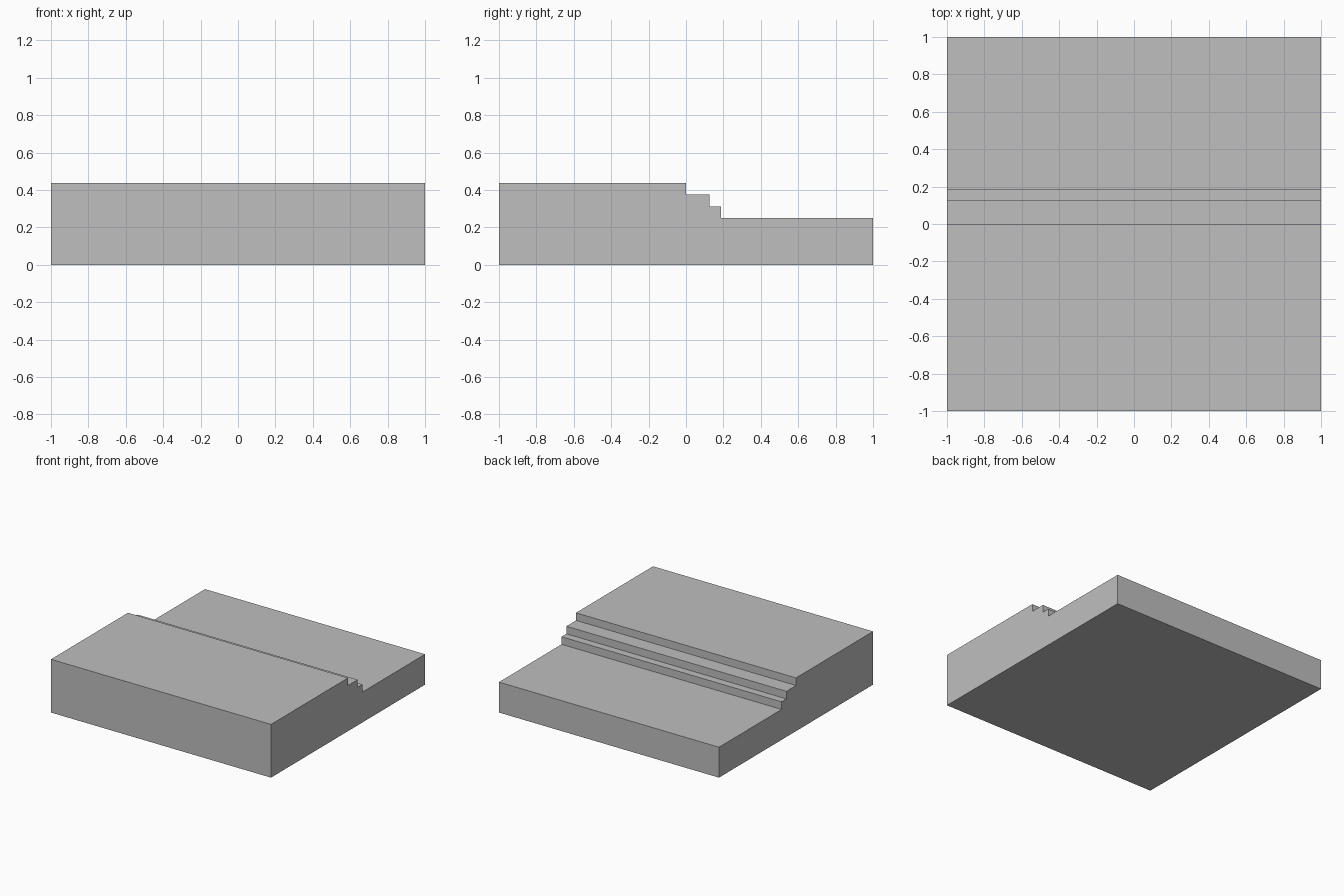
import bpy
import bmesh
from mathutils import Vector

cube = bpy.data.objects.get("Cube")
if cube:
    bpy.data.objects.remove(cube, do_unlink=True)

# Plain grey material
grey = bpy.data.materials.new("plain grey")
grey.use_nodes = True
color = (0.52, 0.52, 0.52, 1)
grey.diffuse_color = color
grey.node_tree.nodes["Principled BSDF"].inputs["Base Color"].default_value = color

# Side profile: each level is (end y, height), descending to the back
half = 1.0
rise = 0.0625
levels = [(0, 7 * rise), (2 * rise, 6 * rise), (3 * rise, 5 * rise), (half, 4 * rise)]
profile = [(-half, 0)]
start = -half
for end, height in levels:
    profile += [(start, height), (end, height)]
    start = end
profile.append((half, 0))

# Extrude the profile across the full width
bm = bmesh.new()
side = bm.faces.new([bm.verts.new((-half, y, z)) for y, z in profile])
swept = bmesh.ops.extrude_face_region(bm, geom=[side], use_keep_orig=True)
moved = [v for v in swept["geom"] if isinstance(v, bmesh.types.BMVert)]
bmesh.ops.translate(bm, verts=moved, vec=Vector((2 * half, 0, 0)))
bmesh.ops.recalc_face_normals(bm, faces=bm.faces)

mesh = bpy.data.meshes.new("stepped_block")
bm.to_mesh(mesh)
bm.free()
mesh.materials.append(grey)
block = bpy.data.objects.new("stepped_block", mesh)
bpy.context.collection.objects.link(block)
